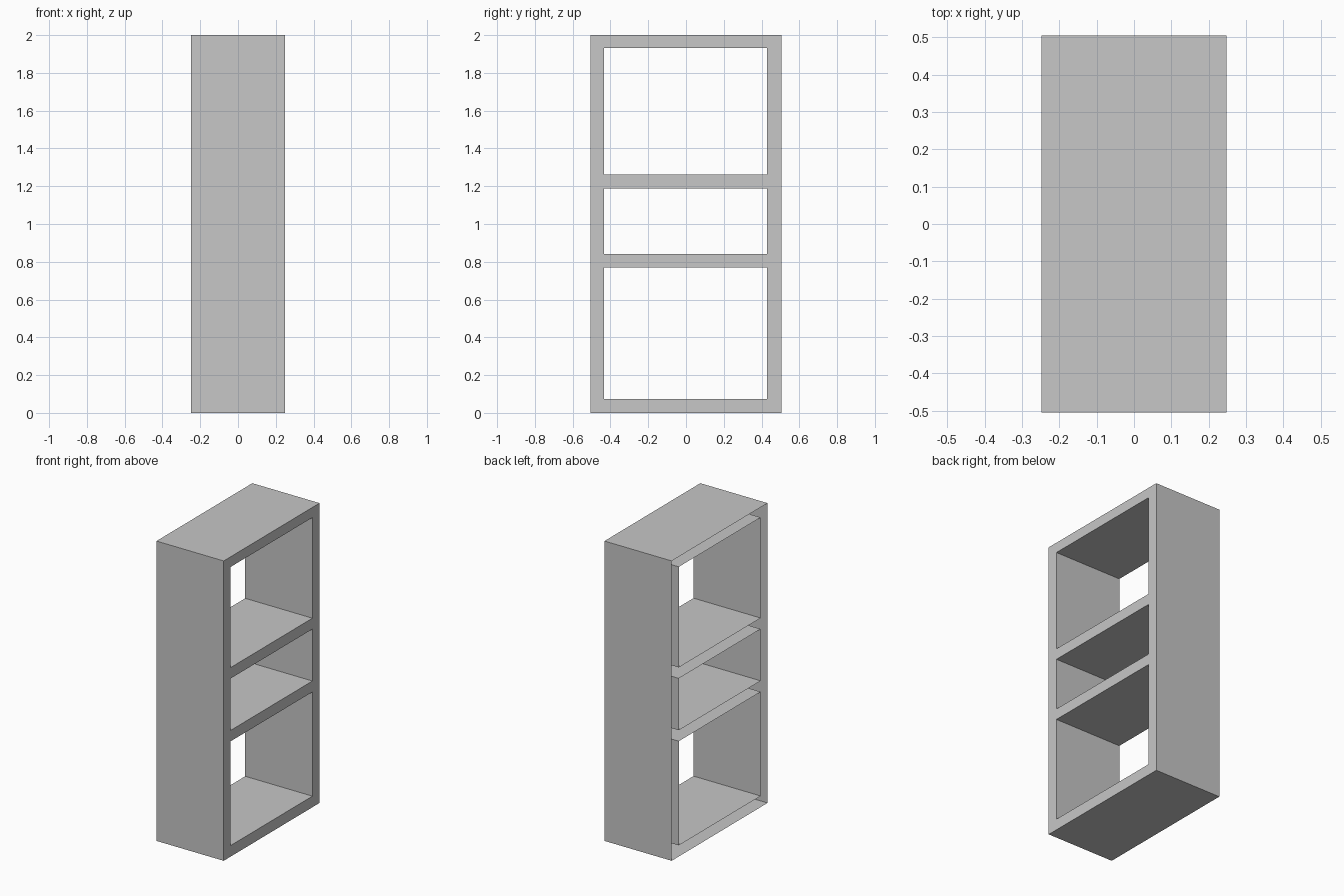
import bpy
import bmesh

cube = bpy.data.objects.get("Cube")
if cube:
    bpy.data.objects.remove(cube, do_unlink=True)

# Single flat grey
grey = bpy.data.materials.new("light_grey")
grey.use_nodes = True
colour = (0.57, 0.57, 0.57, 1.0)
grey.diffuse_color = colour
grey.node_tree.nodes["Principled BSDF"].inputs["Base Color"].default_value = colour

HALF_X = 0.248
Y_LINES = [-0.505, -0.433, 0.43, 0.505]
Z_LINES = [0.0, 0.074, 0.769, 0.842, 1.188, 1.261, 1.932, 2.0]

# Rim of posts and shelves: skip the cells that are openings
bm = bmesh.new()
grid = [[bm.verts.new((HALF_X, y, z)) for z in Z_LINES] for y in Y_LINES]
for i in range(len(Y_LINES) - 1):
    for j in range(len(Z_LINES) - 1):
        if i == 1 and j % 2 == 1:
            continue
        bm.faces.new((grid[i][j], grid[i + 1][j], grid[i + 1][j + 1], grid[i][j + 1]))

# Pull the rim's borders across the depth, leaving the far side hollow
borders = [e for e in bm.edges if e.is_boundary]
walls = bmesh.ops.extrude_edge_only(bm, edges=borders)["geom"]
moved = [v for v in walls if isinstance(v, bmesh.types.BMVert)]
bmesh.ops.translate(bm, verts=moved, vec=(-2 * HALF_X, 0, 0))
bmesh.ops.recalc_face_normals(bm, faces=bm.faces[:])

# Make the normals point outward
bm.normal_update()
rim = max(bm.faces, key=lambda f: f.calc_center_median().x)
if rim.normal.x < 0:
    bmesh.ops.reverse_faces(bm, faces=bm.faces[:])

mesh = bpy.data.meshes.new("shelf_frame")
bm.to_mesh(mesh)
bm.free()
mesh.materials.append(grey)
frame = bpy.data.objects.new("shelf_frame", mesh)
bpy.context.collection.objects.link(frame)
